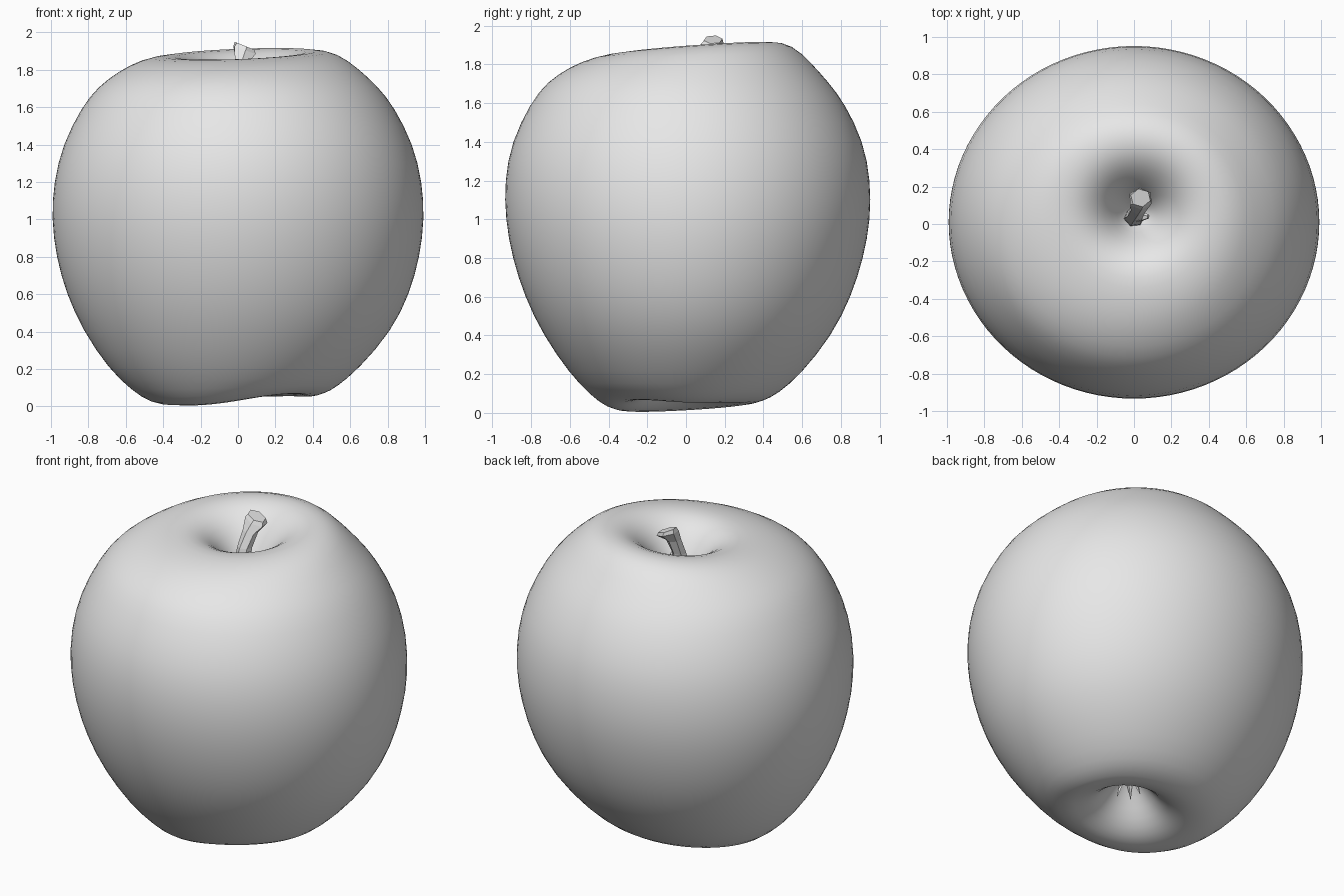
import bpy, bmesh, math
from mathutils import Vector, Matrix

cube = bpy.data.objects.get("Cube")
if cube:
    bpy.data.objects.remove(cube, do_unlink=True)

grey = bpy.data.materials.new("plain grey")
grey.use_nodes = True
grey.diffuse_color = (0.8, 0.8, 0.8, 1)
grey.node_tree.nodes["Principled BSDF"].inputs["Base Color"].default_value = (0.8, 0.8, 0.8, 1)


def finish(bm, name, smooth):
    bmesh.ops.recalc_face_normals(bm, faces=bm.faces)
    for f in bm.faces:
        f.smooth = smooth
    mesh = bpy.data.meshes.new(name)
    bm.to_mesh(mesh)
    bm.free()
    mesh.materials.append(grey)
    obj = bpy.data.objects.new(name, mesh)
    bpy.context.collection.objects.link(obj)
    return obj


def skin(bm, rings):
    """Join successive rings of points with quads and cap both ends."""
    loops = [[bm.verts.new(p) for p in ring] for ring in rings]
    n = len(loops[0])
    for a, b in zip(loops, loops[1:]):
        for i in range(n):
            j = (i + 1) % n
            bm.faces.new((a[i], a[j], b[j], b[i]))
    bm.faces.new(loops[0][::-1])
    bm.faces.new(loops[-1])


def ramp(value):
    return max(0.0, min(1.0, value))


# Fruit profile from the base hollow, round the outside, to the stem hollow: radius, height
PROFILE = [(0.03, 0.28), (0.12, 0.19), (0.20, 0.09), (0.29, 0.04), (0.375, 0.024),
           (0.465, 0.04), (0.545, 0.09), (0.67, 0.20), (0.825, 0.40), (0.92, 0.60),
           (0.975, 0.80), (1.0, 1.0), (0.988, 1.20), (0.94, 1.40), (0.838, 1.60),
           (0.75, 1.71), (0.64, 1.80), (0.53, 1.868), (0.405, 1.89), (0.30, 1.875),
           (0.205, 1.81), (0.13, 1.71), (0.075, 1.61), (0.03, 1.56)]


def fruit_ring(r, z, segments=48):
    depth = r * min(0.97, 0.88 + 0.066 * z)
    # The hollows sit off centre
    if z > 1:
        shift = ramp((0.75 - r) / 0.35)
        cx, cy = 0.012 * shift, 0.008 + 0.047 * shift
    else:
        cx = 0.06 * ramp((0.55 - r) / 0.25) - 0.025 * ramp((0.85 - r) / 0.2)
        cy = 0.01 - 0.02 * ramp((0.85 - r) / 0.3)
    # Both rims lean, rising to the left and the back
    top, base = ramp((z - 1.77) / 0.12), ramp((0.1 - z) / 0.05)
    tilt_x, tilt_y = 0.04 * top + 0.045 * base, 0.075 * top + 0.055 * base
    ring = []
    for i in range(segments):
        a = 2 * math.pi * i / segments
        dx, dy = r * math.cos(a), depth * math.sin(a)
        # Notch in one side of the base rim
        notch = 0.04 * base * max(0, math.cos(a + math.radians(55))) ** 3
        ring.append((cx + dx, cy + dy, z + tilt_x * dx + tilt_y * dy + notch))
    return ring


bm = bmesh.new()
skin(bm, [fruit_ring(r, z) for r, z in PROFILE])
low = min(v.co.z for v in bm.verts)
bmesh.ops.translate(bm, verts=bm.verts, vec=(0, 0, -low))
fruit = finish(bm, "fruit_body", True)
sub = fruit.modifiers.new("smooth_skin", 'SUBSURF')
sub.levels = sub.render_levels = 1

# Stem: a bent six-sided twig with a flared, slanted cut end
STEM = [(0.0, 0.03, 1.50, 0.065), (0.0, 0.035, 1.64, 0.052), (0.01, 0.055, 1.76, 0.045),
        (0.025, 0.09, 1.85, 0.046), (0.035, 0.135, 1.905, 0.066), (0.035, 0.14, 1.928, 0.055)]
rings = []
for k, (cx, cy, z, r) in enumerate(STEM):
    slant = -0.4 * ramp((z - 1.82) / 0.1)
    ring = []
    for i in range(6):
        a = math.pi / 3 * i + 0.15 * k
        dx, dy = r * math.cos(a), r * 0.9 * math.sin(a)
        ring.append((cx + dx, cy + dy, z + slant * dx))
    rings.append(ring)
bm = bmesh.new()
skin(bm, rings)
# Bud scar on the side of the twig
bmesh.ops.create_cone(bm, cap_ends=True, segments=5, radius1=0.035, radius2=0.012, depth=0.06,
                      matrix=Matrix.Translation((0.05, 0.04, 1.72)) @ Matrix.Rotation(1.1, 4, 'Y'))
finish(bm, "stem", False)

# Dried blossom points inside the base hollow
bm = bmesh.new()
for i in range(5):
    a = 2 * math.pi * i / 5
    out = Vector((math.cos(a), math.sin(a), 0))
    aim = (out * 0.35 + Vector((0, 0, -1))).to_track_quat('Z', 'Y').to_matrix().to_4x4()
    place = Matrix.Translation(Vector((0.035, -0.015, 0.22)) + out * 0.05)
    bmesh.ops.create_cone(bm, cap_ends=True, segments=4, radius1=0.022, radius2=0.002,
                          depth=0.13, matrix=place @ aim)
finish(bm, "blossom_end", False)
